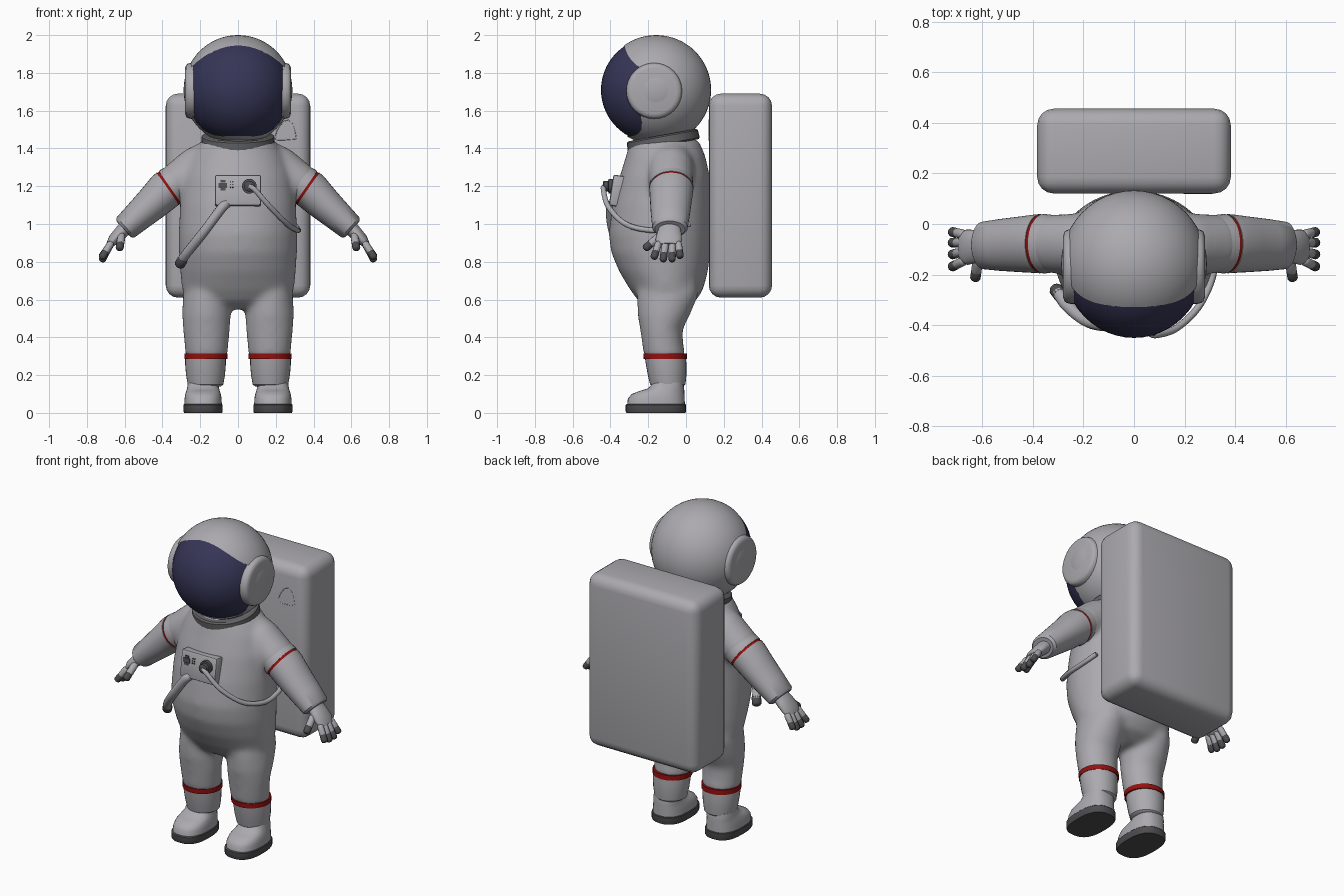
import bpy, bmesh, math
from mathutils import Vector

if "Cube" in bpy.data.objects:
    bpy.data.objects.remove(bpy.data.objects["Cube"], do_unlink=True)


def material(name, r, g, b):
    m = bpy.data.materials.new(name)
    m.use_nodes = True
    m.diffuse_color = (r, g, b, 1)
    m.node_tree.nodes["Principled BSDF"].inputs["Base Color"].default_value = (r, g, b, 1)
    return m


SUIT = material("suit grey", 0.41, 0.4, 0.425)
VISOR = material("visor blue", 0.036, 0.036, 0.095)
RED = material("band red", 0.3, 0.005, 0.005)
DARK = material("rubber dark", 0.075, 0.075, 0.08)
GREY = material("collar grey", 0.12, 0.12, 0.125)
X, Y, Z = Vector((1, 0, 0)), Vector((0, 1, 0)), Vector((0, 0, 1))


def activate(ob):
    bpy.ops.object.select_all(action='DESELECT')
    ob.select_set(True)
    bpy.context.view_layer.objects.active = ob


def smooth(ob, angle=40):
    activate(ob)
    bpy.ops.object.shade_smooth_by_angle(angle=math.radians(angle))


def finish(name, bm, mat, shade=True):
    bmesh.ops.recalc_face_normals(bm, faces=bm.faces)
    me = bpy.data.meshes.new(name)
    bm.to_mesh(me)
    bm.free()
    me.materials.append(mat)
    ob = bpy.data.objects.new(name, me)
    bpy.context.collection.objects.link(ob)
    if shade:
        smooth(ob)
    return ob


def sweep(name, path, radii, mat, ref=X, axis=None, n=32, power=2.0):
    """Skin superellipse rings (radius along ref, radius across) along a path."""
    bm = bmesh.new()
    path = [Vector(p) for p in path]
    rings = []
    for i, (p, (ru, rv)) in enumerate(zip(path, radii)):
        t = axis or path[min(i + 1, len(path) - 1)] - path[max(i - 1, 0)]
        t = t.normalized()
        u = (ref - t * ref.dot(t)).normalized()
        v = t.cross(u)
        ring = []
        for k in range(n):
            a = math.tau * k / n
            c, s = math.cos(a), math.sin(a)
            c = math.copysign(abs(c) ** (2 / power), c)
            s = math.copysign(abs(s) ** (2 / power), s)
            ring.append(bm.verts.new(p + u * c * ru + v * s * rv))
        rings.append(ring)
    for a, b in zip(rings, rings[1:]):
        for k in range(n):
            bm.faces.new((a[k], a[(k + 1) % n], b[(k + 1) % n], b[k]))
    bm.faces.new(rings[0])
    bm.faces.new(rings[-1])
    return finish(name, bm, mat)


def stack(name, x, rows, mat, power=2.0):
    """Loft upright rows of (z, half width, front y, back y)."""
    path = [(x, (f + b) / 2, z) for z, w, f, b in rows]
    return sweep(name, path, [(w, (b - f) / 2) for z, w, f, b in rows], mat, axis=Z, power=power)


def tube(name, pts, r, mat, steps=8, n=12):
    """Round tube along a smooth curve through the points."""
    p = [Vector(q) for q in pts]
    p = [p[0] * 2 - p[1]] + p + [p[-1] * 2 - p[-2]]
    path = []
    for a, b, c, d in zip(p, p[1:], p[2:], p[3:]):
        for k in range(steps):
            t = k / steps
            path.append(b + (c - a) * t / 2 + (a * 2 - b * 5 + c * 4 - d) * t * t / 2
                        + (b * 3 - a - c * 3 + d) * t ** 3 / 2)
    path.append(p[-2])
    return sweep(name, path, [(r, r)] * len(path), mat, ref=Vector((0.3, 0.9, 0.2)), n=n)


def capsule(name, a, b, r, mat):
    a, b = Vector(a), Vector(b)
    prof = [(0, 0.5), (0.1, 0.9), (0.2, 1), (0.75, 1), (0.9, 0.8), (0.97, 0.5), (1, 0.15)]
    return sweep(name, [a.lerp(b, t) for t, s in prof], [(r * s, r * s) for t, s in prof], mat,
                 ref=Y, axis=b - a, n=12)


def box(name, loc, size, mat, bevel=0.0, tilt=0.0, segments=4):
    bm = bmesh.new()
    bmesh.ops.create_cube(bm, size=1)
    bmesh.ops.scale(bm, vec=size, verts=bm.verts)
    if bevel:
        bmesh.ops.bevel(bm, geom=bm.edges[:], offset=bevel, segments=segments, profile=0.5, affect='EDGES')
    ob = finish(name, bm, mat)
    ob.location, ob.rotation_euler = loc, (tilt, 0, 0)
    return ob


def ball(name, loc, scale, mat):
    bm = bmesh.new()
    bmesh.ops.create_uvsphere(bm, u_segments=48, v_segments=32, radius=1)
    bmesh.ops.scale(bm, vec=scale, verts=bm.verts)
    bmesh.ops.translate(bm, vec=loc, verts=bm.verts)
    return finish(name, bm, mat)


# Torso, upper sleeves and trousers, fused into one soft suit
suit = stack("suit_body", 0, [
    (0.55, 0.16, -0.19, -0.03), (0.59, 0.25, -0.25, 0.05), (0.65, 0.297, -0.295, 0.09),
    (0.75, 0.307, -0.355, 0.117), (0.85, 0.313, -0.397, 0.128), (0.95, 0.314, -0.41, 0.133),
    (1.1, 0.308, -0.39, 0.133), (1.25, 0.293, -0.352, 0.127), (1.36, 0.253, -0.318, 0.103),
    (1.45, 0.185, -0.295, 0.065)], SUIT)
parts = []
for s, side in ((1, "left"), (-1, "right")):
    parts.append(sweep(side + "_upper_arm", [(s * 0.12, -0.08, 1.33), (s * 0.22, -0.08, 1.29), (s * 0.35, -0.078, 1.2)],
                       [(0.12, 0.125), (0.122, 0.12), (0.115, 0.104)], SUIT, ref=Y))
    parts.append(stack(side + "_upper_leg", s * 0.167, [
        (0.29, 0.112, -0.222, 0.0), (0.36, 0.117, -0.232, -0.013), (0.44, 0.124, -0.243, -0.018),
        (0.52, 0.13, -0.257, 0.022), (0.62, 0.125, -0.26, 0.065), (0.72, 0.1, -0.24, 0.06)], SUIT))
activate(suit)
for p in parts:
    p.select_set(True)
bpy.ops.object.join()
rm = suit.modifiers.new("fuse", 'REMESH')
rm.mode, rm.voxel_size, rm.use_smooth_shade = 'VOXEL', 0.012, True
sm = suit.modifiers.new("soften", 'SMOOTH')
sm.factor, sm.iterations = 0.5, 30

for s, side in ((1, "left"), (-1, "right")):
    # Sleeve cuff and forearm with the red band set in the groove between them
    elbow, wrist = Vector((s * 0.365, -0.078, 1.19)), Vector((s * 0.605, -0.085, 0.973))
    cut = Vector((s * 0.82, 0, -0.57))
    sweep(side + "_sleeve_cuff", [elbow + cut * d for d in (-0.07, -0.02, -0.007)],
          [(0.112, 0.1), (0.117, 0.105), (0.117, 0.105)], SUIT, ref=Y, axis=cut)
    sweep(side + "_arm_band", [elbow - cut * 0.012, elbow + cut * 0.012], [(0.1135, 0.1015)] * 2, RED, ref=Y, axis=cut)
    sweep(side + "_forearm", [elbow + cut * 0.007, elbow + cut * 0.025] + [elbow.lerp(wrist, t) for t in (0.35, 0.7, 0.96, 1)],
          [(0.117, 0.105), (0.116, 0.103), (0.11, 0.093), (0.102, 0.08), (0.094, 0.071), (0.08, 0.058)], SUIT, ref=Y)
    # Glove with dark fingertips
    sweep(side + "_palm", [(s * 0.59, -0.085, 0.985), (s * 0.625, -0.088, 0.95), (s * 0.66, -0.092, 0.915),
                           (s * 0.682, -0.092, 0.888)],
          [(0.055, 0.04), (0.065, 0.036), (0.07, 0.03), (0.055, 0.018)], SUIT, ref=Y)
    for i, (base, tip, low) in enumerate(((-0.143, -0.172, 0.815), (-0.108, -0.122, 0.8),
                                          (-0.073, -0.074, 0.8), (-0.042, -0.03, 0.82))):
        a, b = Vector((s * 0.668, base, 0.905)), Vector((s * 0.725, tip, low))
        capsule(f"{side}_finger_{i}", a, a.lerp(b, 0.75), 0.019, SUIT)
        capsule(f"{side}_fingertip_{i}", a.lerp(b, 0.53), b, 0.0195, DARK)
    a, b = Vector((s * 0.615, -0.13, 0.945)), Vector((s * 0.628, -0.222, 0.865))
    capsule(side + "_thumb", a, a.lerp(b, 0.8), 0.021, SUIT)
    capsule(side + "_thumb_tip", a.lerp(b, 0.6), b, 0.021, DARK)
    # Lower leg, band and boot
    stack(side + "_lower_leg", s * 0.172, [
        (0.14, 0.08, -0.175, -0.015), (0.15, 0.094, -0.19, -0.003), (0.2, 0.103, -0.202, 0.002),
        (0.26, 0.108, -0.213, 0.002), (0.29, 0.108, -0.217, 0.0)], SUIT)
    stack(side + "_leg_band", s * 0.169, [(0.284, 0.114, -0.224, 0.005), (0.314, 0.114, -0.226, 0.004)], RED)
    stack(side + "_boot", s * 0.185, [
        (0.035, 0.1, -0.312, -0.006), (0.075, 0.098, -0.308, -0.007), (0.1, 0.094, -0.287, -0.008),
        (0.118, 0.088, -0.24, -0.009), (0.13, 0.085, -0.2, -0.01), (0.16, 0.08, -0.175, -0.015)], SUIT, power=2.5)
    stack(side + "_sole", s * 0.185, [(0, 0.1, -0.315, -0.004), (0.008, 0.104, -0.32, 0),
                                      (0.042, 0.104, -0.32, 0), (0.046, 0.1, -0.315, -0.004)], DARK, power=2.6)
    # Flattened ear cup, blended into the helmet
    cup = sweep(side + "_ear_cup", [(s * x, -0.168, 1.705) for x in (0.2, 0.25, 0.266, 0.275, 0.28)],
                [(r, r) for r in (0.15, 0.148, 0.144, 0.137, 0.12)], SUIT, ref=Y)
    smooth(cup, 80)

# Helmet shell with a framed opening
centre = Vector((0, -0.158, 1.71))
helmet = ball("helmet", centre, (0.288, 0.291, 0.29), SUIT)
bm = bmesh.new()
arc = [-0.248 + 0.496 * k / 16 for k in range(17)]
outline = [(x, 1.945 - 1.9 * x * x) for x in arc] + [(x, 1.465 + 32 * x ** 4) for x in reversed(arc)]
face = bm.faces.new([bm.verts.new((x, -0.6, z)) for x, z in outline])
new = bmesh.ops.extrude_face_region(bm, geom=[face])["geom"]
bmesh.ops.translate(bm, vec=(0, 0.43, 0), verts=[g for g in new if isinstance(g, bmesh.types.BMVert)])
cutter = finish("opening_cutter", bm, SUIT, False)
cutter.hide_render = True
activate(helmet)
thick = helmet.modifiers.new("thickness", 'SOLIDIFY')
thick.thickness = 0.025
hole = helmet.modifiers.new("opening", 'BOOLEAN')
hole.object, hole.solver = cutter, 'EXACT'
for name in ("thickness", "opening"):
    bpy.ops.object.modifier_apply(modifier=name)
bpy.data.objects.remove(cutter, do_unlink=True)
smooth(helmet, 30)
ball("visor", centre + Vector((0, -0.008, 0)), (0.277, 0.284, 0.28), VISOR)

# Tilted neck collar
up = Vector((0, -0.18, 0.98))
neck = Vector((0, -0.122, 1.445))
sweep("collar", [neck + up * h for h in (-0.03, -0.022, 0.018, 0.026)],
      [(0.186, 0.186), (0.196, 0.194), (0.192, 0.191), (0.182, 0.182)], GREY, axis=up)

# Backpack and its hatch outline
box("backpack", (0, 0.288, 1.15), (0.765, 0.335, 1.08), SUIT, bevel=0.065)
tube("backpack_hatch_rim", [(0.305, 0.122, 1.45), (0.2, 0.122, 1.45), (0.23, 0.122, 1.53), (0.265, 0.122, 1.55),
                            (0.295, 0.122, 1.52), (0.31, 0.122, 1.45)], 0.003, SUIT, n=6)

# Chest panel with its fittings
lean = -0.15
box("chest_panel", (0, -0.362, 1.175), (0.245, 0.07, 0.165), SUIT, bevel=0.012, tilt=lean, segments=2)


def on_panel(x, z):
    return (x, -0.398 + (z - 1.175) * math.tan(-lean), z)


for i, (w, z) in enumerate(((0.025, 1.225), (0.045, 1.21), (0.045, 1.197), (0.025, 1.183))):
    box(f"panel_socket_{i}", on_panel(-0.08, z), (w, 0.009, 0.013), DARK, tilt=lean)
for i in range(6):
    box(f"panel_button_{i}", on_panel(-0.04 + 0.013 * (i % 2), 1.195 + 0.014 * (i // 2)), (0.007, 0.008, 0.007), DARK, tilt=lean)
sweep("hose_fitting", [(0.06, y, 1.2) for y in (-0.37, -0.41, -0.412, -0.435, -0.44)],
      [(0.039, 0.039), (0.039, 0.039), (0.028, 0.028), (0.028, 0.028), (0.022, 0.022)], DARK)

# Hoses running round the waist
tube("left_hose", [(0.06, -0.43, 1.2), (0.09, -0.437, 1.18), (0.17, -0.41, 1.09), (0.26, -0.32, 1.0),
                   (0.315, -0.19, 0.967), (0.315, -0.06, 0.975), (0.295, 0.02, 1.0)], 0.014, SUIT)
tube("right_hose", [(-0.06, -0.385, 1.11), (-0.09, -0.4, 1.08), (-0.18, -0.385, 0.96), (-0.26, -0.325, 0.86),
                    (-0.3, -0.27, 0.805)], 0.025, SUIT)
capsule("right_hose_end", (-0.288, -0.287, 0.82), (-0.315, -0.25, 0.775), 0.028, DARK)
